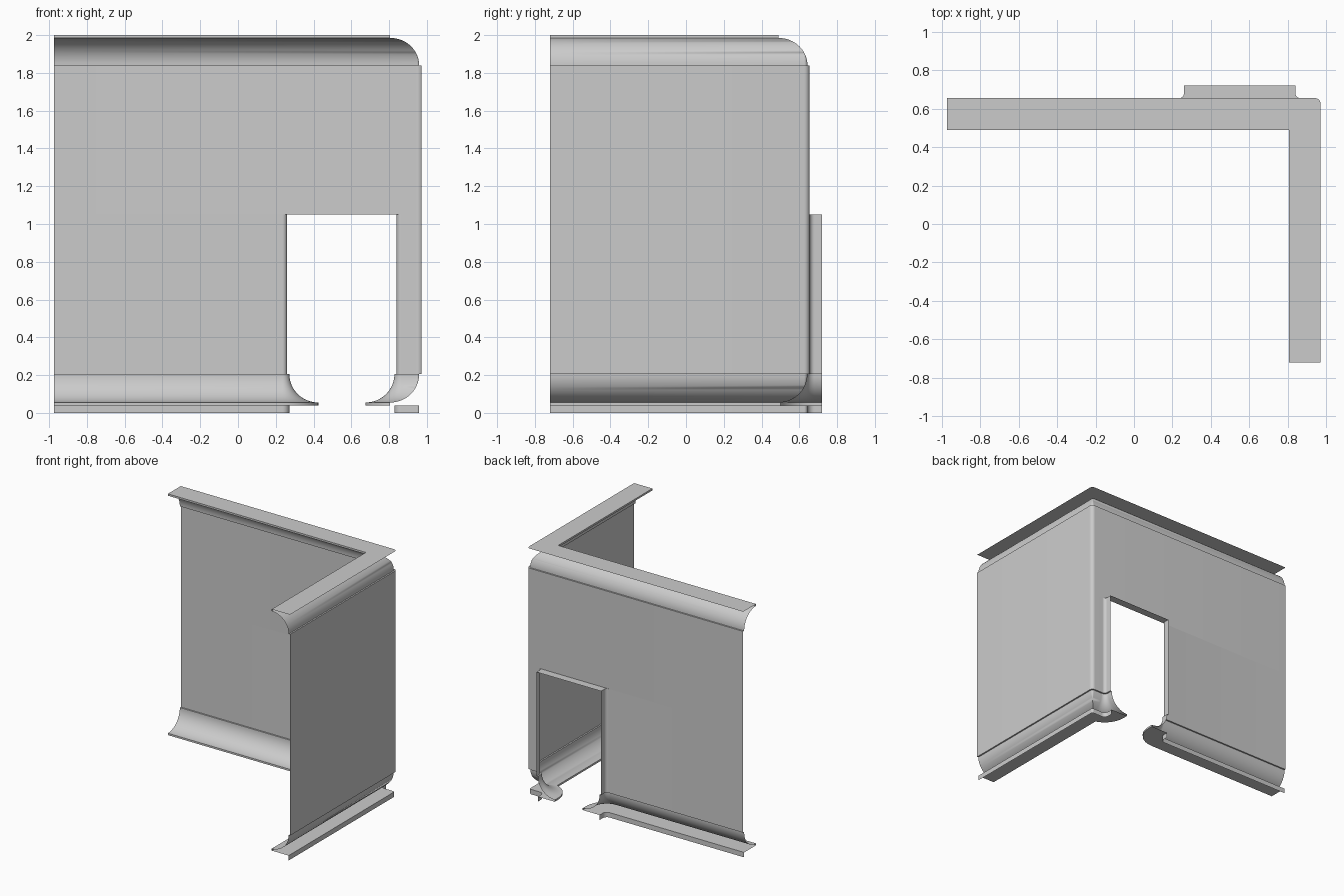
import bpy, bmesh
from math import sin, cos, acos, pi

if "Cube" in bpy.data.objects:
    bpy.data.objects.remove(bpy.data.objects["Cube"])

X0, X1 = -0.973, 0.971      # wall ends along x
Y0, Y1, YJ = -0.72, 0.655, 0.72   # front end, back wall, door jamb depth
DL, DR, DZ = 0.26, 0.84, 1.05     # door opening
RC, RI = 0.025, 0.03        # door edge rounding, room corner rounding
D, S = 0.165, 0.012         # cove depth, ledge at cove start
N = 12


def arc(cx, cy, r, a0, a1, n=N):
    return [(cx + r * cos(a0 + (a1 - a0) * i / n), cy + r * sin(a0 + (a1 - a0) * i / n))
            for i in range(n + 1)]


def room_corner(d):
    r = max(RI - d, 0)
    c = max(RI, d)
    return arc(X1 - c, Y1 - c, r, pi / 2, 0, 8)


# Plan paths, each offset d into the room
def whole_path(d):
    return [(X0, Y1 - d)] + room_corner(d) + [(X1 - d, Y0)]


def left_path(d):
    return [(X0, Y1 - d)] + arc(DL - RC, Y1 + RC, RC + d, -pi / 2, 0) + [(DL + d, YJ)]


def right_path(d):
    cx, cy, r = DR + RC, Y1 + RC, RC + d
    gap = X1 - d - cx
    if gap >= 0:
        edge, corner = arc(cx, cy, r, pi, 1.5 * pi), room_corner(d)
    else:                    # cove is deeper than the stub wall: trim it
        edge = arc(cx, cy, r, pi, 2 * pi - acos(gap / r))
        corner = [edge[-1]] * 9
    return [(DR - d, YJ)] + edge + corner + [(X1 - d, Y0)]


def finish(name, bm):
    bmesh.ops.remove_doubles(bm, verts=bm.verts, dist=1e-5)
    me = bpy.data.meshes.new(name)
    bm.to_mesh(me)
    bm.free()
    ob = bpy.data.objects.new(name, me)
    bpy.context.collection.objects.link(ob)
    bpy.ops.object.select_all(action='DESELECT')
    ob.select_set(True)
    bpy.context.view_layer.objects.active = ob
    bpy.ops.object.shade_smooth_by_angle(angle=0.6)
    return ob


def sweep(name, path, profile):
    """Loft a (offset, height) profile, listed top to bottom, along a plan path."""
    bm = bmesh.new()
    rows = [[bm.verts.new((x, y, z)) for x, y in path(d)] for d, z in profile]
    for a, b in zip(rows, rows[1:]):
        for i in range(len(a) - 1):
            bm.faces.new((a[i], b[i], b[i + 1], a[i + 1]))
    return finish(name, bm)


# Profiles
quarter = [i * pi / 2 / 16 for i in range(17)]
top_cove = [(S + (D - S) * (1 - cos(t)), 1.84 + 0.145 * sin(t)) for t in reversed(quarter)] + [(0, 1.84)]
low_cove = [(0, 0.205)] + [(S + (D - S) * (1 - cos(t)), 0.205 - 0.15 * sin(t)) for t in quarter]
top_trim = [(0, 2.0), (D, 2.0), (D, 1.985)]
low_trim = [(D, 0.055), (D, 0.04), (S, 0.04), (S, 0)]

# Ceiling flange and cove
sweep("ceiling_flange", whole_path, top_trim)
sweep("ceiling_cove", whole_path, top_cove)

# Wall above the doorway height
sweep("upper_wall", whole_path, [(0, 1.84), (0, DZ)])

# Lower walls with jambs, floor coves and base strips on each side of the door
for side, path in (("left", left_path), ("right", right_path)):
    sweep(side + "_lower_wall", path, [(0, DZ), (0, 0.205)])
    sweep(side + "_floor_cove", path, low_cove)
    sweep(side + "_base_strip", path, low_trim)

# Underside of the door header
bm = bmesh.new()
outline = left_path(0)[1:] + right_path(0)[:N + 2]
bm.faces.new([bm.verts.new((x, y, DZ)) for x, y in reversed(outline)])
finish("door_header", bm)
